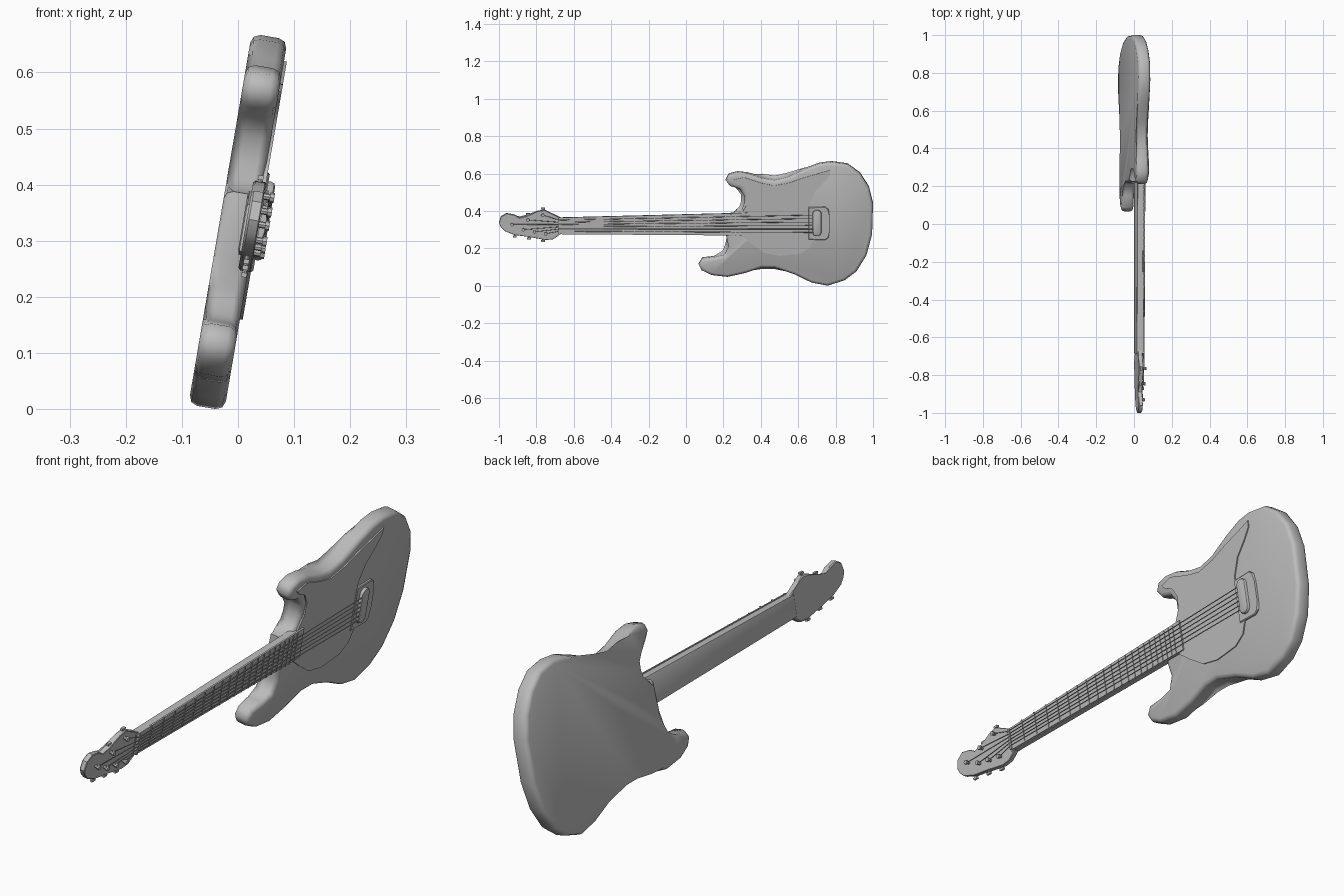
import bpy, bmesh, math
from mathutils import Vector, Matrix

if "Cube" in bpy.data.objects:
    bpy.data.objects.remove(bpy.data.objects["Cube"])

TILT = math.radians(9.7)      # the guitar leans about its long axis
LIFT = 0.33                   # height of the centre line
SIN, COS = math.sin(TILT), math.cos(TILT)

grey = bpy.data.materials.new("plain_grey")
grey.diffuse_color = (0.5, 0.5, 0.5, 1)
grey.use_nodes = True
grey.node_tree.nodes["Principled BSDF"].inputs["Base Color"].default_value = grey.diffuse_color


def flat(z, n):
    """World height of a point at depth n -> height in the guitar's own plane."""
    return (z - LIFT + n * SIN) / COS


def finish(name, bm, angle=40):
    bmesh.ops.recalc_face_normals(bm, faces=bm.faces[:])
    me = bpy.data.meshes.new(name)
    bm.to_mesh(me)
    bm.free()
    me.materials.append(grey)
    ob = bpy.data.objects.new(name, me)
    bpy.context.collection.objects.link(ob)
    ob.location = (0, 0, LIFT)
    ob.rotation_euler = (0, TILT, 0)
    bpy.ops.object.select_all(action='DESELECT')
    ob.select_set(True)
    bpy.context.view_layer.objects.active = ob
    bpy.ops.object.shade_smooth_by_angle(angle=math.radians(angle))
    return ob


def slab(name, outline, n0, n1, front=0, back=0, seg=2, angle=40):
    """Extrude a (y, z) outline from depth n0 to n1, rounding the two rims."""
    bm = bmesh.new()
    mid = (n0 + n1) / 2
    rings = [[bm.verts.new((n, y, flat(z, mid))) for y, z in outline] for n in (n0, n1)]
    bm.faces.new(rings[0])
    bm.faces.new(rings[1][::-1])
    k = len(outline)
    for i in range(k):
        j = (i + 1) % k
        bm.faces.new((rings[0][i], rings[1][i], rings[1][j], rings[0][j]))
    for n, width in ((n0, back), (n1, front)):
        if width:
            rim = [e for e in bm.edges if all(abs(v.co.x - n) < 1e-5 for v in e.verts)]
            bmesh.ops.bevel(bm, geom=rim, offset=width, segments=seg,
                            profile=0.5, affect='EDGES', clamp_overlap=True)
    return finish(name, bm, angle)


def rod(bm, a, b, r, sides=6):
    """Add a rod between two (n, y, v) points."""
    a, b = Vector(a), Vector(b)
    d = b - a
    mat = Matrix.Translation((a + b) / 2) @ d.to_track_quat('Z', 'Y').to_matrix().to_4x4()
    bmesh.ops.create_cone(bm, cap_ends=True, segments=sides, radius1=r, radius2=r,
                          depth=d.length, matrix=mat)


def box(bm, centre, size):
    bmesh.ops.create_cube(bm, size=1, matrix=Matrix.Translation(centre) @ Matrix.Diagonal((*size, 1)))


# Body with two horns and a neck pocket
body = [(.275, .388), (.30, .41), (.311, .445), (.311, .485), (.286, .522), (.235, .536),
        (.212, .567), (.227, .598), (.275, .61), (.33, .604), (.404, .578), (.473, .567),
        (.543, .583), (.634, .626), (.714, .656), (.778, .664), (.864, .652), (.93, .604),
        (.978, .53), (1.0, .44), (.995, .278), (.965, .166), (.912, .08), (.848, .032),
        (.757, .003), (.67, .02), (.58, .064), (.473, .10), (.404, .10), (.313, .07),
        (.222, .05), (.136, .06), (.083, .086), (.067, .118), (.088, .15), (.152, .155),
        (.206, .168), (.227, .214), (.215, .267), (.225, .385)]
slab("body", body, -.033, .032, front=.016, back=.016, seg=2, angle=60)

# Thin guard plate on the front of the body
guard = [(.255, .566), (.31, .58), (.40, .55), (.47, .535), (.55, .55), (.63, .578),
         (.71, .60), (.775, .62), (.77, .592), (.74, .555), (.69, .505), (.66, .44),
         (.655, .38), (.66, .29), (.68, .245), (.66, .20), (.61, .17), (.50, .16),
         (.42, .176), (.35, .225), (.30, .265), (.30, .39), (.328, .44), (.332, .49),
         (.31, .53), (.27, .55)]
slab("guard_plate", guard, .030, .037)

# Neck, fretboard and headstock
slab("neck", [(-.69, .278), (-.69, .364), (.30, .389), (.30, .271)], .008, .039, back=.008)
slab("fretboard", [(-.68, .278), (-.68, .364), (.33, .390), (.33, .270)], .038, .044)
head = [(-1.0, .337), (-.99, .37), (-.96, .388), (-.917, .38), (-.89, .364), (-.85, .374),
        (-.794, .40), (-.757, .406), (-.714, .385), (-.67, .364), (-.67, .278),
        (-.71, .25), (-.75, .246), (-.837, .262), (-.917, .273), (-.97, .294), (-.99, .315)]
slab("headstock", head, .014, .037, front=.002, back=.004, seg=1)

# Frets at their true spacing, plus the nut
NUT, SADDLE = -.68, .70
bm = bmesh.new()
for i in range(1, 22):
    y = NUT + (SADDLE - NUT) * (1 - 2 ** (-i / 12))
    t = (y - NUT) / 1.01
    box(bm, (.0445, y, flat(.3255, .044)), (.004, .005, .084 + .034 * t))
finish("frets", bm)
bm = bmesh.new()
box(bm, (.043, NUT, flat(.321, .043)), (.012, .010, .084))
finish("nut", bm)

# Bridge plate with a rounded saddle cover
plate = [(.655, .247), (.655, .420), (.745, .422), (.762, .408), (.768, .37),
         (.768, .295), (.762, .258), (.745, .245)]
slab("bridge_plate", plate, .030, .041, front=.003, seg=1)
cover = [(.70 + .025 * math.cos(t), (.335 + .046 * (1 if math.sin(t) > 0 else -1)) + .025 * math.sin(t))
         for t in (math.radians(15 + 30 * i) for i in range(12))]
slab("saddle_cover", cover, .040, .054, front=.008, seg=2)

# Tuning posts on the face, paired with strings from high to low
posts = [(-.765, .378), (-.845, .352), (-.93, .328), (-.87, .300), (-.81, .288), (-.75, .278)]
bm = bmesh.new()
for y, z in posts:
    v = flat(z, .045)
    rod(bm, (.034, y, v), (.050, y, v), .006, 8)
    rod(bm, (.048, y, v), (.056, y, v), .009, 8)
finish("tuning_posts", bm)

# Tuning keys along both edges of the headstock
bm = bmesh.new()
keys = [(-.765, .400, 1), (-.845, .370, 1), (-.915, .276, -1), (-.84, .265, -1), (-.765, .252, -1)]
for y, z, s in keys:
    v = flat(z, .026)
    rod(bm, (.026, y, v - s * .01), (.026, y, v + s * .012), .004)
    box(bm, (.026, y, v + s * .013), (.010, .020, .008))
finish("tuning_keys", bm)

# Six strings: post to nut, then nut to saddle
bm = bmesh.new()
for i, (y, z) in enumerate(posts):
    at_nut = (.050, NUT, flat(.351 - .012 * i, .05))
    rod(bm, (.046, y, flat(z, .045)), at_nut, .0016)
    rod(bm, at_nut, (.052, SADDLE, flat(.378 - .0186 * i, .05)), .0018)
finish("strings", bm)
